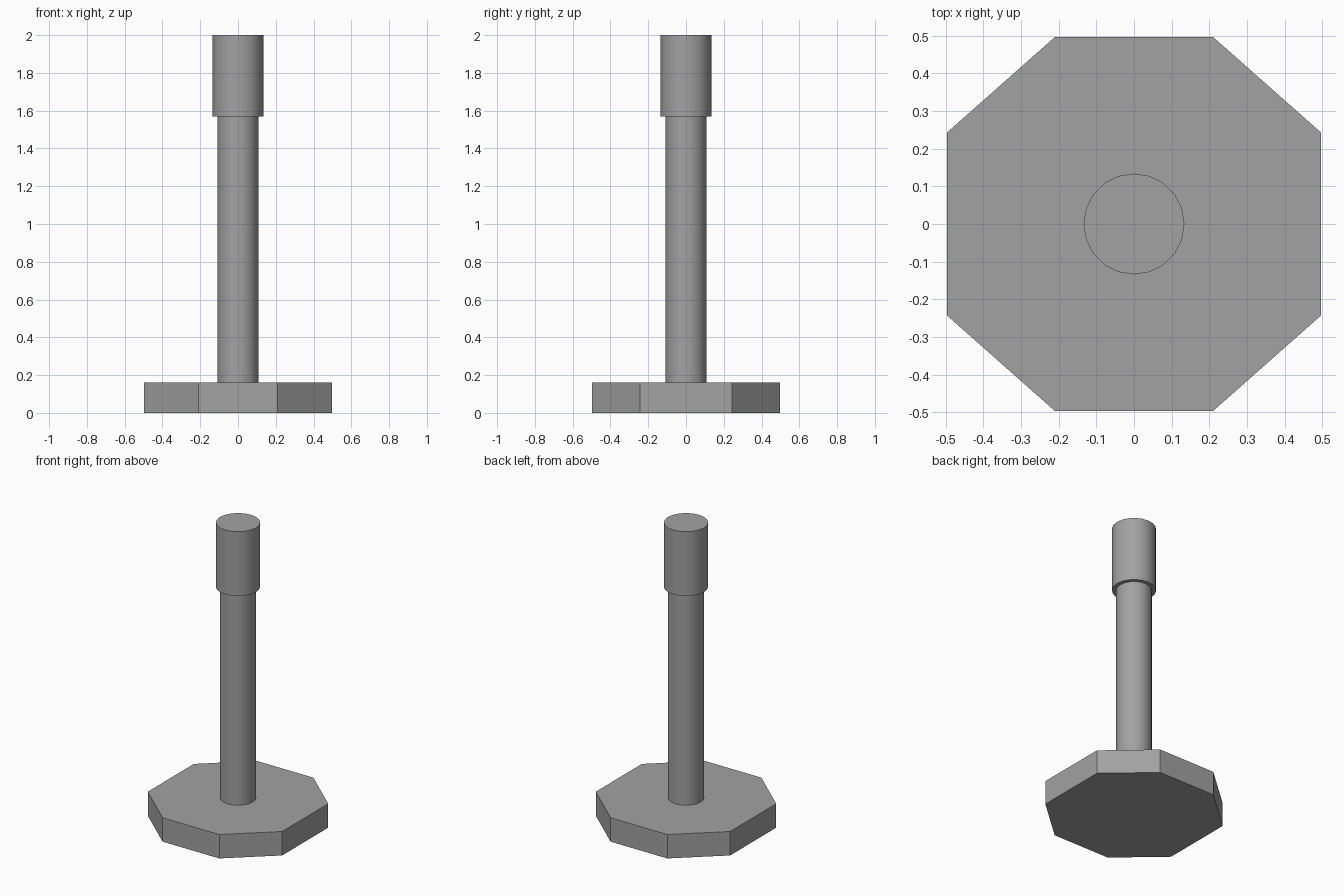
import bpy
import bmesh
import math

cube = bpy.data.objects.get("Cube")
if cube:
    bpy.data.objects.remove(cube, do_unlink=True)

grey = bpy.data.materials.new("mid_grey")
grey.use_nodes = True
colour = (0.36, 0.36, 0.36, 1)
grey.diffuse_color = colour
grey.node_tree.nodes["Principled BSDF"].inputs["Base Color"].default_value = colour


def prism(name, outline, bottom, top):
    """Closed upright solid raised from a flat outline."""
    bm = bmesh.new()
    face = bm.faces.new([bm.verts.new((x, y, bottom)) for x, y in outline])
    raised = bmesh.ops.extrude_face_region(bm, geom=[face])["geom"]
    verts = [v for v in raised if isinstance(v, bmesh.types.BMVert)]
    bmesh.ops.translate(bm, verts=verts, vec=(0, 0, top - bottom))
    if face.is_valid is False or len(bm.faces) == len(outline) + 1:
        bm.faces.new([v for v in bm.verts if v not in verts])
    bmesh.ops.recalc_face_normals(bm, faces=bm.faces)
    mesh = bpy.data.meshes.new(name)
    bm.to_mesh(mesh)
    bm.free()
    mesh.materials.append(grey)
    obj = bpy.data.objects.new(name, mesh)
    bpy.context.collection.objects.link(obj)
    return obj


def cylinder(name, radius, bottom, top, sides=20):
    bpy.ops.mesh.primitive_cylinder_add(
        vertices=sides, radius=radius, depth=top - bottom,
        location=(0, 0, (bottom + top) / 2))
    obj = bpy.context.object
    obj.name = name
    obj.data.materials.append(grey)
    bpy.ops.object.shade_smooth_by_angle(angle=math.radians(35))
    return obj


# Eight-sided foot, slightly longer on its side edges
half, front, side = 0.497, 0.21, 0.243
quarter = [(half, side), (front, half)]
outline = quarter + [(-x, y) for x, y in reversed(quarter)]
outline += [(-x, -y) for x, y in outline]
prism("base", outline, 0, 0.16)

# Round post and its wider head
cylinder("post", 0.109, 0.16, 1.57)
cylinder("head", 0.134, 1.57, 2)
